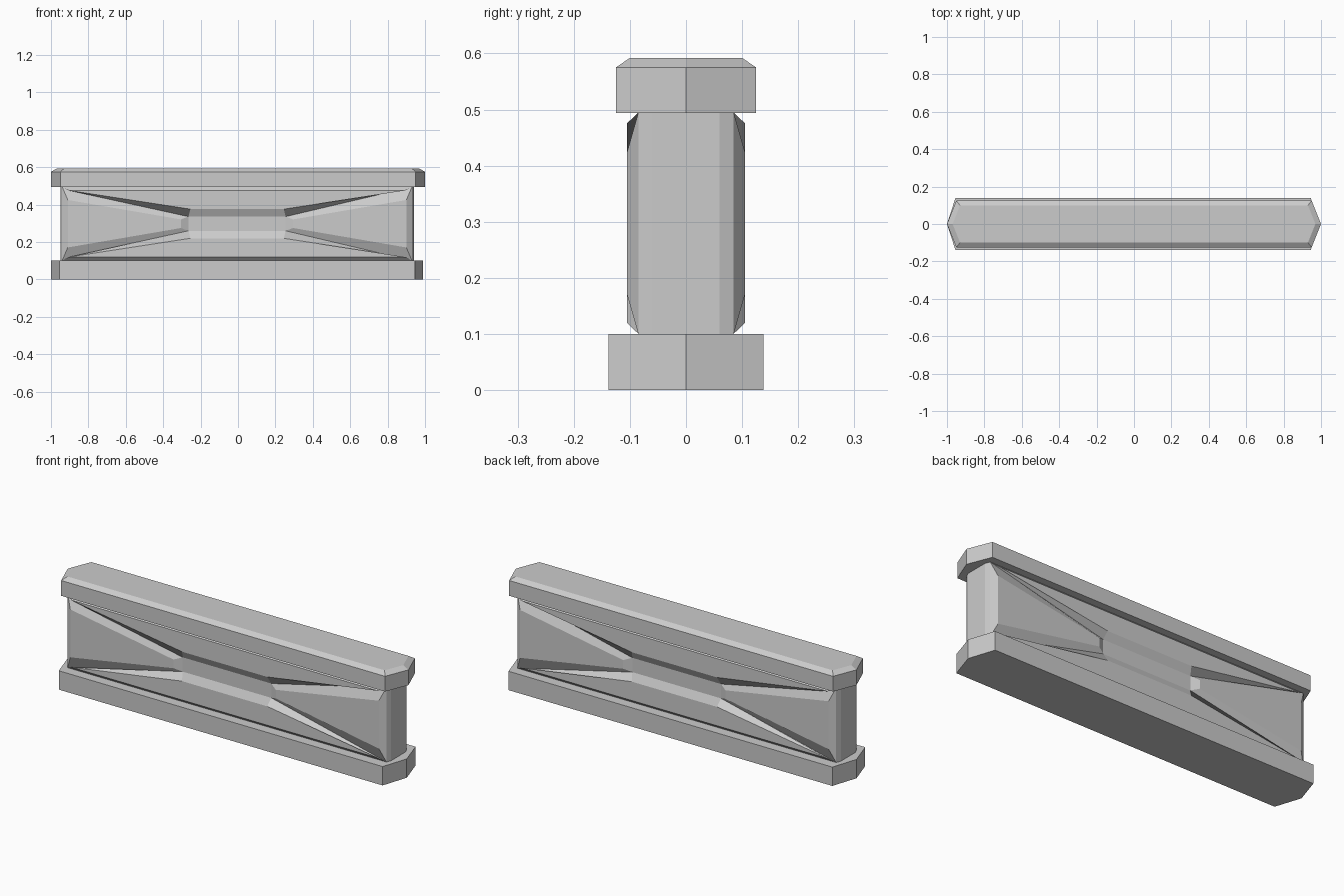
import bpy
import bmesh

cube = bpy.data.objects.get("Cube")
if cube:
    bpy.data.objects.remove(cube, do_unlink=True)

stone = bpy.data.materials.new("light_grey_stone")
stone.use_nodes = True
grey = (0.6, 0.6, 0.6, 1)
stone.diffuse_color = grey
stone.node_tree.nodes["Principled BSDF"].inputs["Base Color"].default_value = grey

OFFSET = -0.005   # wall and base sit slightly off the cap's centre
MID_Z = 0.2975    # height of the wall's horizontal mirror line


def loft(name, rings, cap_start=True):
    """Skin a stack of matching rings and close the ends."""
    bm = bmesh.new()
    loops = [[bm.verts.new(p) for p in ring] for ring in rings]
    for low, high in zip(loops, loops[1:]):
        n = len(low)
        for i in range(n):
            j = (i + 1) % n
            bm.faces.new((low[i], low[j], high[j], high[i]))
    if cap_start:
        bm.faces.new(loops[0][::-1])
    bm.faces.new(loops[-1])
    bmesh.ops.recalc_face_normals(bm, faces=bm.faces)
    mesh = bpy.data.meshes.new(name)
    bm.to_mesh(mesh)
    bm.free()
    mesh.materials.append(stone)
    obj = bpy.data.objects.new(name, mesh)
    bpy.context.collection.objects.link(obj)
    return obj


def hexagon(tip, corner, half, z, dx=0.0):
    """Long six-sided outline with pointed ends."""
    outline = [(-tip, 0), (-corner, -half), (corner, -half),
               (tip, 0), (corner, half), (-corner, half)]
    return [(x + dx, y, z) for x, y in outline]


# Pointed base slab and bevelled cap slab
loft("base_slab", [hexagon(0.995, 0.95, 0.138, 0, OFFSET),
                   hexagon(0.995, 0.95, 0.138, 0.1, OFFSET)])
loft("cap_slab", [hexagon(1, 0.95, 0.125, 0.494),
                  hexagon(1, 0.95, 0.125, 0.575),
                  hexagon(0.97, 0.93, 0.1, 0.592)])

# Wall core with chamfered vertical corners
plan = [(-0.945, -0.06), (-0.935, -0.085), (0.935, -0.085), (0.945, -0.06),
        (0.945, 0.06), (0.935, 0.085), (-0.935, 0.085), (-0.945, 0.06)]
loft("wall_core", [[(x + OFFSET, y, z) for x, y in plan] for z in (0.098, 0.497)])

# Raised panels, given as (x, height from the mirror line); the gaps form the cross groove
long_base = [(-0.26, 0.038), (0.26, 0.038), (0.935, 0.197), (-0.935, 0.197)]
long_face = [(-0.25, 0.078), (0.25, 0.078), (0.9, 0.178), (-0.9, 0.178)]
end_base = [(0.26, -0.038), (0.935, -0.197), (0.935, 0.197), (0.26, 0.038)]
end_face = [(0.3, -0.023), (0.905, -0.127), (0.905, 0.127), (0.3, 0.023)]


def panel(name, base, face, side, sx=1, sz=1):
    rings = [[(x * sx + OFFSET, side * depth, MID_Z + h * sz) for x, h in outline]
             for outline, depth in ((base, 0.085), (face, 0.105))]
    loft(name, rings, cap_start=False)


for side, label in ((-1, "front"), (1, "back")):
    for s, vertical, lateral in ((1, "upper", "left"), (-1, "lower", "right")):
        panel(f"{label}_{vertical}_panel", long_base, long_face, side, sz=s)
        panel(f"{label}_{lateral}_end_panel", end_base, end_face, side, sx=s)
